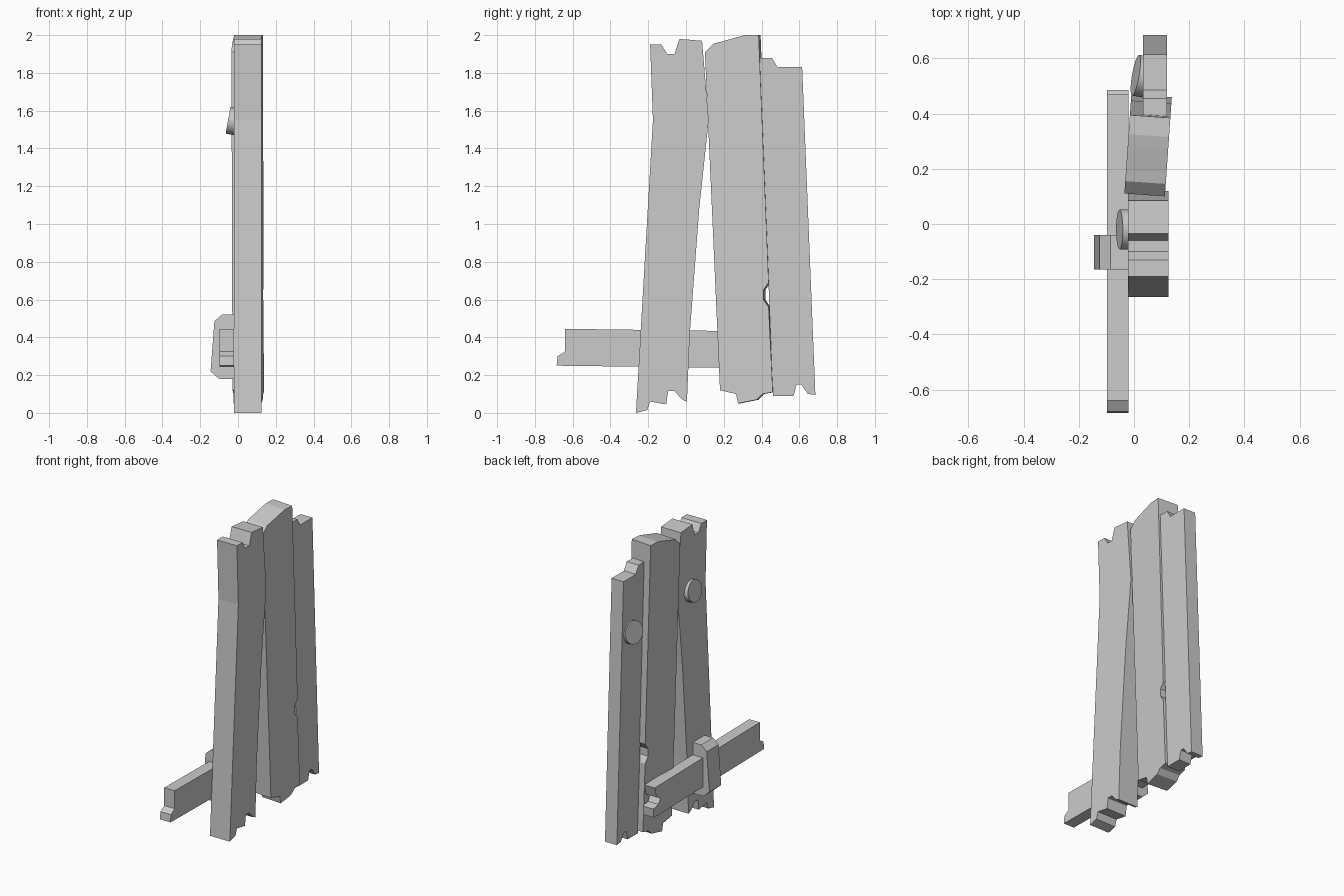
import bpy
import bmesh
from math import radians, pi
from mathutils import Matrix

cube = bpy.data.objects.get("Cube")
if cube:
    bpy.data.objects.remove(cube, do_unlink=True)

grey = bpy.data.materials.new("plain_grey")
grey.use_nodes = True
colour = (0.6, 0.6, 0.6, 1)
grey.diffuse_color = colour
grey.node_tree.nodes["Principled BSDF"].inputs["Base Color"].default_value = colour


def finish(name, bm):
    bmesh.ops.recalc_face_normals(bm, faces=bm.faces)
    mesh = bpy.data.meshes.new(name)
    bm.to_mesh(mesh)
    bm.free()
    mesh.materials.append(grey)
    obj = bpy.data.objects.new(name, mesh)
    bpy.context.collection.objects.link(obj)
    return obj


def extrude(name, corners, offset, turn=0, pivot=(0, 0, 0)):
    """Extrude a flat outline by an offset, then turn it about a vertical axis."""
    bm = bmesh.new()
    face = bm.faces.new([bm.verts.new(c) for c in corners])
    new = bmesh.ops.extrude_face_region(bm, geom=[face], use_keep_orig=True)["geom"]
    bmesh.ops.translate(bm, vec=offset, verts=[v for v in new if isinstance(v, bmesh.types.BMVert)])
    bmesh.ops.rotate(bm, cent=pivot, matrix=Matrix.Rotation(radians(turn), 3, 'Z'), verts=bm.verts)
    return finish(name, bm)


def plank(name, outline, x0, x1, turn=0, pivot=(0, 0, 0)):
    return extrude(name, [(x0, y, z) for y, z in outline], (x1 - x0, 0, 0), turn, pivot)


def peg(name, centre, radius, lean, yaw):
    bm = bmesh.new()
    bmesh.ops.create_cone(bm, cap_ends=True, segments=16, radius1=radius, radius2=radius, depth=0.05)
    turn = Matrix.Rotation(radians(yaw), 4, 'Z') @ Matrix.Rotation(-pi / 2 + radians(lean), 4, 'Y')
    bm.transform(Matrix.Translation(centre) @ turn)
    obj = finish(name, bm)
    bpy.context.view_layer.objects.active = obj
    obj.select_set(True)
    bpy.ops.object.shade_smooth_by_angle(angle=radians(35))
    obj.select_set(False)


# Upright planks with broken ends
plank("front_plank", [
    (-.19, 1.95), (-.13, 1.95), (-.1, 1.9), (-.06, 1.9), (-.035, 1.98), (.085, 1.97),
    (.12, 1.55), (.07, 1.08), (.02, .42), (.005, .06), (-.02, .07), (-.06, .115),
    (-.095, .115), (-.105, .045), (-.19, .06), (-.205, .015), (-.265, 0), (-.175, 1.55)],
    -.022, .125)
plank("middle_plank", [
    (.105, 1.91), (.15, 1.955), (.19, 1.965), (.28, 1.99), (.32, 2), (.39, 2),
    (.443, .69), (.415, .65), (.415, .6), (.443, .56), (.465, .11), (.41, .1),
    (.38, .07), (.28, .05), (.27, .1), (.185, .12)],
    -.022, .125, turn=-4, pivot=(.05, .29, 0))
plank("back_plank", [
    (.39, 1.88), (.455, 1.88), (.485, 1.83), (.615, 1.83), (.685, .095), (.645, .1),
    (.61, .15), (.585, .15), (.57, .09), (.46, .09)],
    .032, .12)

# Cross bar with split ends
plank("cross_bar", [
    (-.64, .445), (-.64, .325), (-.68, .3), (-.685, .25), (.48, .235), (.485, .295),
    (.43, .305), (.41, .34), (.45, .36), (.47, .43)],
    -.098, -.02)

# Bracket holding the bar to the front plank
extrude("bracket", [(x, -.165, z) for x, z in [
    (-.02, .52), (-.085, .52), (-.125, .485), (-.145, .22), (-.1, .18), (-.02, .18)]],
    (0, .125, 0))

# Pegs on the rear side of the planks
peg("front_peg", (-.028, -.02, 1.545), .072, 10, 0)
peg("back_peg", (.03, .535, 1.465), .075, 10, -10)
